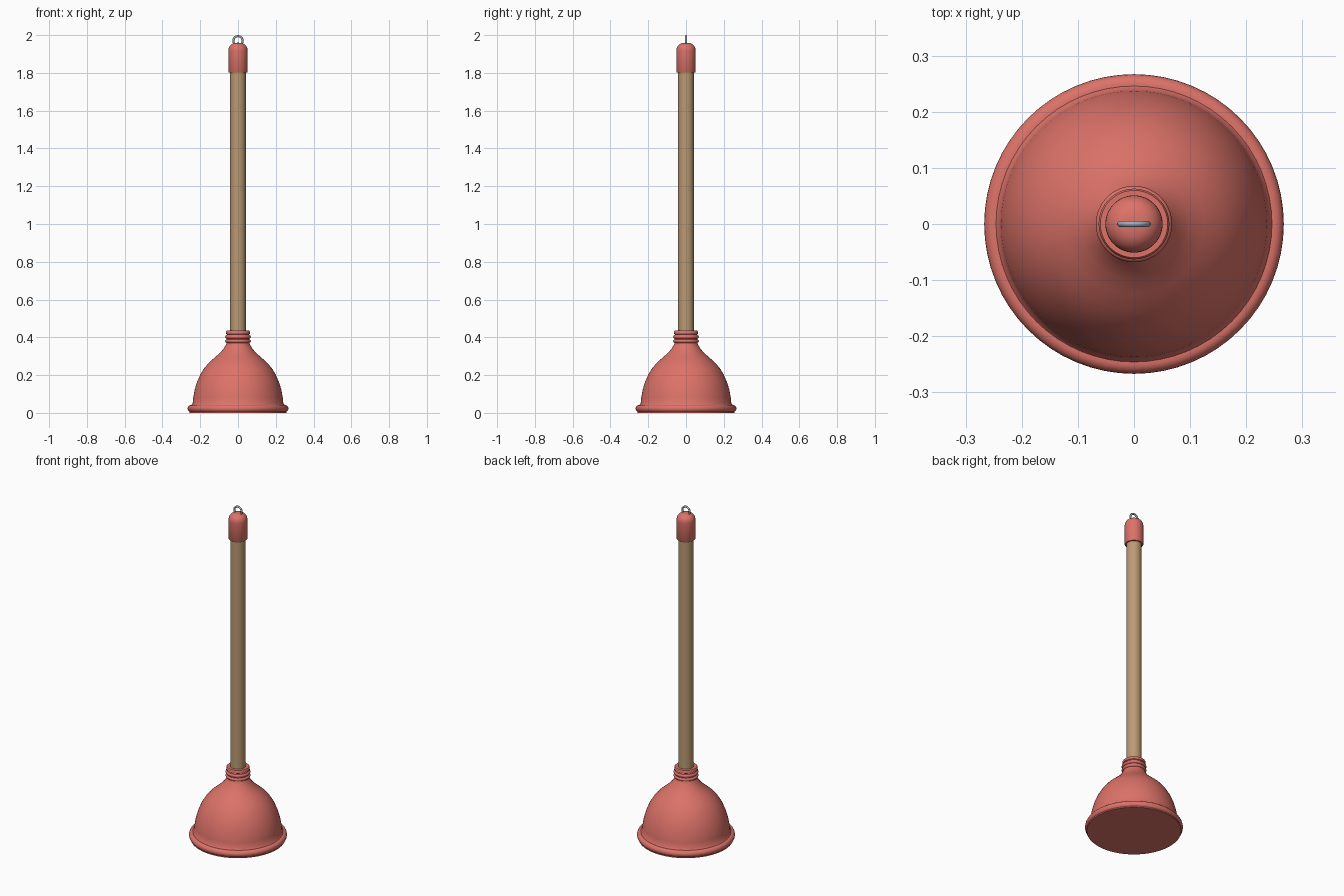
import bpy, math

if "Cube" in bpy.data.objects:
    bpy.data.objects.remove(bpy.data.objects["Cube"])


def material(name, rgb):
    m = bpy.data.materials.new(name)
    m.diffuse_color = (*rgb, 1)
    m.use_nodes = True
    m.node_tree.nodes["Principled BSDF"].inputs["Base Color"].default_value = m.diffuse_color
    return m


RED = material("red rubber", (0.72, 0.17, 0.14))
WOOD = material("tan wood", (0.50, 0.32, 0.17))
METAL = material("grey metal", (0.36, 0.43, 0.49))


def finish(obj, name, mat, angle=40):
    obj.name = name
    obj.data.materials.append(mat)
    bpy.ops.object.select_all(action='DESELECT')
    obj.select_set(True)
    bpy.context.view_layer.objects.active = obj
    bpy.ops.object.shade_smooth_by_angle(angle=math.radians(angle))


def lathe(name, profile, mat, n=64):
    """Revolve (radius, z) points listed bottom to top; close both ends."""
    verts = [(r * math.cos(2 * math.pi * i / n), r * math.sin(2 * math.pi * i / n), z)
             for r, z in profile for i in range(n)]
    faces = [(k * n + i, k * n + (i + 1) % n, (k + 1) * n + (i + 1) % n, (k + 1) * n + i)
             for k in range(len(profile) - 1) for i in range(n)]
    faces.append(tuple(reversed(range(n))))
    faces.append(tuple(range(len(verts) - n, len(verts))))
    me = bpy.data.meshes.new(name)
    me.from_pydata(verts, [], faces)
    obj = bpy.data.objects.new(name, me)
    bpy.context.collection.objects.link(obj)
    finish(obj, name, mat)


def arc(r, z, size_r, size_z, a0, a1, steps=8):
    return [(r + size_r * math.cos(math.radians(a0 + (a1 - a0) * i / steps)),
             z + size_z * math.sin(math.radians(a0 + (a1 - a0) * i / steps)))
            for i in range(steps + 1)]


# Rubber cup: rolled rim, dome, neck with ribs
rim = [(0.258, 0.0)] + arc(0.249, 0.023, 0.018, 0.019, -60, 100)
dome = [(0.240, 0.05), (0.237, 0.08), (0.230, 0.12), (0.218, 0.16), (0.201, 0.20),
        (0.180, 0.235), (0.155, 0.265), (0.125, 0.292), (0.098, 0.315),
        (0.078, 0.338), (0.066, 0.357), (0.061, 0.367)]
ribs = []
for z in (0.380, 0.402):
    ribs += arc(0.059, z, 0.009, 0.009, -80, 80, 6)
collar = [(0.059, 0.415), (0.063, 0.418), (0.063, 0.430), (0.060, 0.435), (0.043, 0.435)]
lathe("rubber_cup", rim + dome + ribs + collar, RED)

# Wooden handle
lathe("handle", [(0.042, 0.40), (0.042, 1.83)], WOOD)

# Rounded grip cap
lathe("grip_cap", [(0.042, 1.802), (0.049, 1.802), (0.051, 1.805), (0.051, 1.915)]
      + arc(0.012, 1.920, 0.039, 0.039, 0, 90) + [(0.001, 1.960)], RED)

# Hanging ring
bpy.ops.mesh.primitive_torus_add(major_radius=0.0245, minor_radius=0.0055, major_segments=40,
                                 minor_segments=12, location=(0, 0, 1.97),
                                 rotation=(math.pi / 2, 0, 0))
finish(bpy.context.object, "hanging_ring", METAL)
